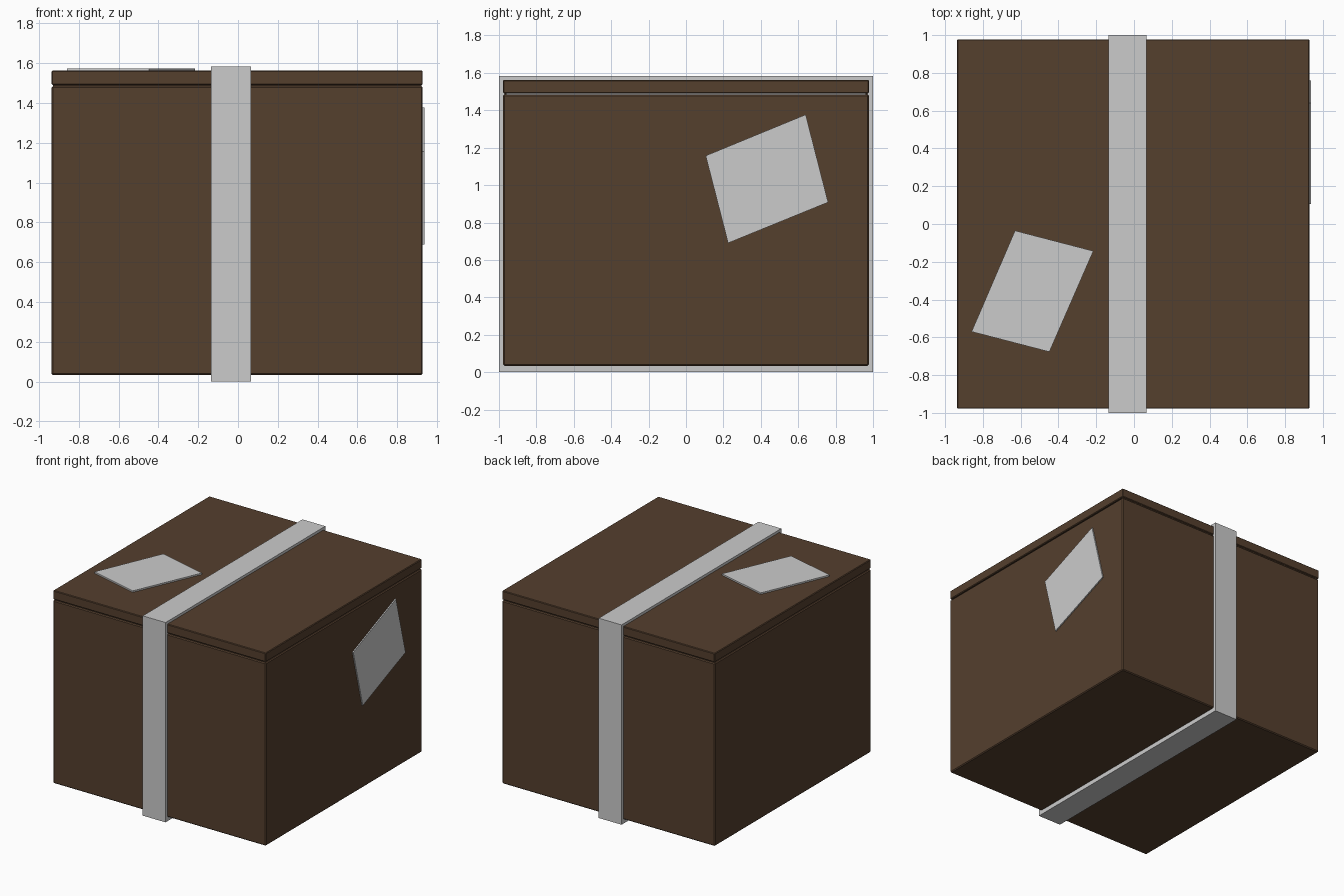
import bpy, bmesh
from mathutils import Vector

if "Cube" in bpy.data.objects:
    bpy.data.objects.remove(bpy.data.objects["Cube"])

brown = bpy.data.materials.new("dark_cardboard")
brown.diffuse_color = (0.09, 0.05, 0.027, 1)
brown.use_nodes = True
brown.node_tree.nodes["Principled BSDF"].inputs["Base Color"].default_value = brown.diffuse_color


def add_object(name, bm, mat=None):
    bmesh.ops.recalc_face_normals(bm, faces=bm.faces)
    mesh = bpy.data.meshes.new(name)
    bm.to_mesh(mesh)
    bm.free()
    if mat:
        mesh.materials.append(mat)
    obj = bpy.data.objects.new(name, mesh)
    bpy.context.collection.objects.link(obj)
    return obj


def box(name, lo, hi, mat=None, bevel=0):
    bm = bmesh.new()
    bmesh.ops.create_cube(bm, size=1)
    lo, hi = Vector(lo), Vector(hi)
    for v in bm.verts:
        v.co = (lo + hi) / 2 + v.co * (hi - lo)
    obj = add_object(name, bm, mat)
    if bevel:
        mod = obj.modifiers.new("edge", "BEVEL")
        mod.width = bevel
        mod.segments = 1
    return obj


def label(name, corners, offset):
    # thin sheet: corners extruded outwards
    bm = bmesh.new()
    face = bm.faces.new([bm.verts.new(c) for c in corners])
    ext = bmesh.ops.extrude_face_region(bm, geom=[face], use_keep_orig=True)
    verts = [g for g in ext["geom"] if isinstance(g, bmesh.types.BMVert)]
    bmesh.ops.translate(bm, verts=verts, vec=offset)
    return add_object(name, bm)


# Box body and lid, separated by a narrow seam
box("box_body", (-0.937, -0.978, 0.034), (0.928, 0.978, 1.484), brown, 0.007)
box("box_lid", (-0.937, -0.978, 1.491), (0.928, 0.978, 1.562), brown, 0.005)

# Recessed strips closing the seam at front and back
for side, y in (("front", -0.965), ("back", 0.965)):
    box(f"seam_strip_{side}", (-0.93, y - 0.005, 1.47), (0.921, y + 0.005, 1.505), brown)

# Strap running around the box
box("strap", (-0.135, -1.0, 0.0), (0.065, 1.0, 1.583))

# Paper labels on the lid and the right side
label("top_label",
      [(x, y, 1.558) for x, y in ((-0.63, -0.035), (-0.215, -0.143), (-0.448, -0.677), (-0.86, -0.57))],
      (0, 0, 0.016))
label("side_label",
      [(0.924, y, z) for y, z in ((0.105, 1.157), (0.64, 1.377), (0.76, 0.908), (0.225, 0.69))],
      (0.013, 0, 0))
